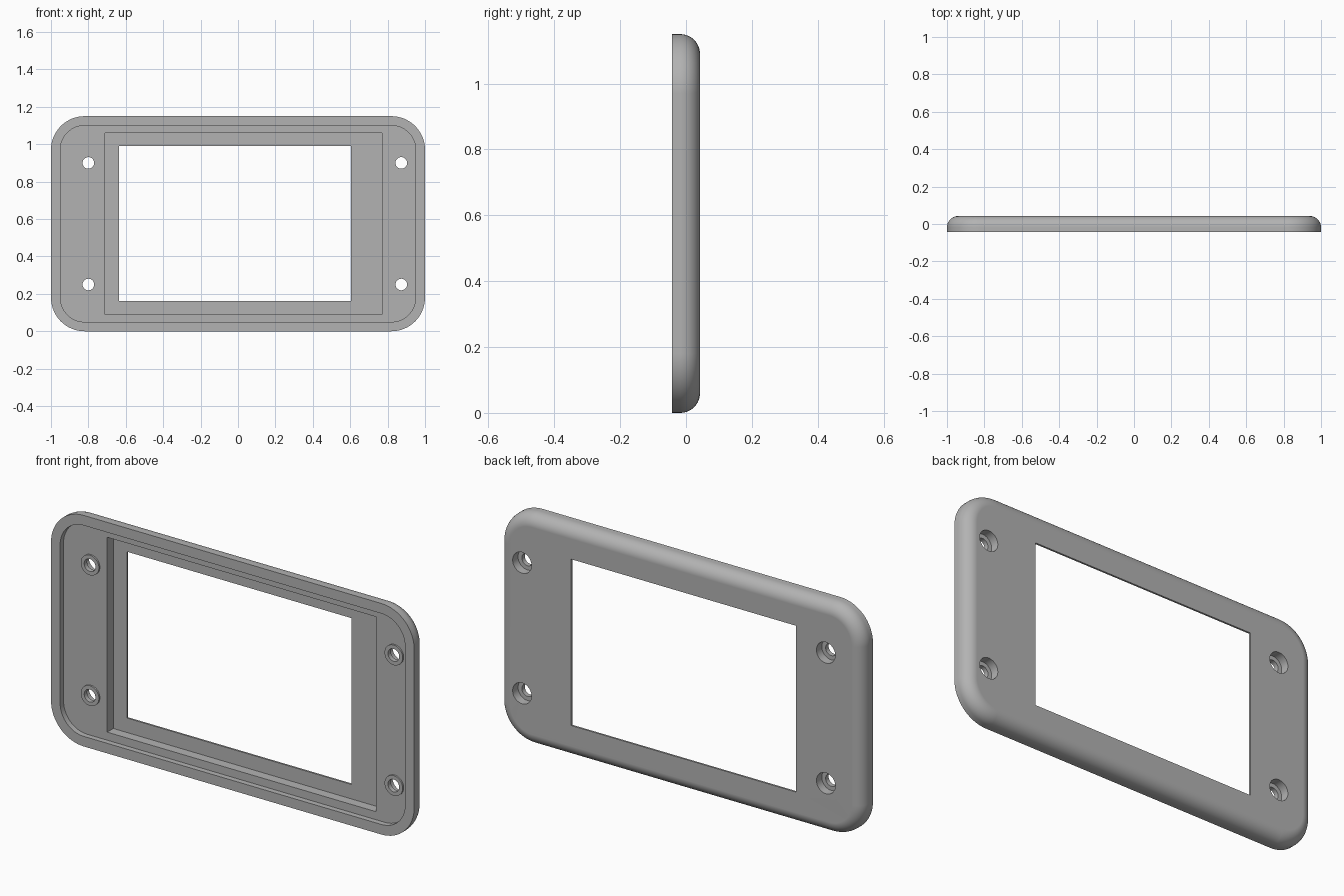
import bpy
import bmesh
from math import sin, cos, pi, radians

if "Cube" in bpy.data.objects:
    bpy.data.objects.remove(bpy.data.objects["Cube"])

FRONT, BACK, HEIGHT = -0.0425, 0.0425, 1.15
FLOOR, LIP = -0.015, 0.033      # recess floor and window lip depths
FILLET = 0.06

grey = bpy.data.materials.new("plain grey")
grey.use_nodes = True
grey.diffuse_color = (0.45, 0.45, 0.45, 1)
grey.node_tree.nodes["Principled BSDF"].inputs["Base Color"].default_value = grey.diffuse_color


def rounded_rect(x0, x1, z0, z1, r, steps=16):
    """Outline points, running counter-clockwise seen from the front."""
    if r == 0:
        return [(x0, z0), (x1, z0), (x1, z1), (x0, z1)]
    pts = []
    centres = [(x1 - r, z1 - r), (x0 + r, z1 - r), (x0 + r, z0 + r), (x1 - r, z0 + r)]
    for k, (cx, cz) in enumerate(centres):
        for i in range(steps + 1):
            a = (k + i / steps) * pi / 2
            pts.append((cx + r * cos(a), cz + r * sin(a)))
    return pts


def circle(cx, cz, r, steps=40):
    return [(cx + r * cos(2 * pi * i / steps), cz + r * sin(2 * pi * i / steps))
            for i in range(steps)]


def loft(name, sections):
    """Solid through (outline, y) sections, ordered front to back."""
    bm = bmesh.new()
    rings = [[bm.verts.new((x, y, z)) for x, z in pts] for pts, y in sections]
    n = len(rings[0])
    for a, b in zip(rings, rings[1:]):
        for i in range(n):
            j = (i + 1) % n
            bm.faces.new((a[i], b[i], b[j], a[j]))
    bm.faces.new(rings[0])
    bm.faces.new(rings[-1][::-1])
    bmesh.ops.recalc_face_normals(bm, faces=bm.faces)
    mesh = bpy.data.meshes.new(name)
    bm.to_mesh(mesh)
    bm.free()
    mesh.materials.append(grey)
    obj = bpy.data.objects.new(name, mesh)
    bpy.context.collection.objects.link(obj)
    return obj


def prism(name, pts, y0, y1):
    return loft(name, [(pts, y0), (pts, y1)])


def combine(target, tool, operation):
    bpy.context.view_layer.objects.active = target
    mod = target.modifiers.new("combine", 'BOOLEAN')
    mod.operation, mod.object, mod.solver = operation, tool, 'EXACT'
    bpy.ops.object.modifier_apply(modifier=mod.name)
    bpy.data.objects.remove(tool)


# Bezel body: rounded plate with a filleted back edge
sections = [(rounded_rect(-1, 1, 0, HEIGHT, 0.18), FRONT)]
for i in range(11):
    a = i / 10 * pi / 2
    d = FILLET * (1 - cos(a))
    sections.append((rounded_rect(-1 + d, 1 - d, d, HEIGHT - d, 0.18 - d),
                     BACK - FILLET + FILLET * sin(a)))
bezel = loft("bezel_frame", sections)

# Front recess, screen pocket and window opening
combine(bezel, prism("recess", rounded_rect(-0.95, 0.95, 0.05, 1.10, 0.13), -0.1, FLOOR), 'DIFFERENCE')
combine(bezel, prism("pocket", rounded_rect(-0.71, 0.77, 0.09, 1.06, 0), -0.1, LIP), 'DIFFERENCE')
combine(bezel, prism("window", rounded_rect(-0.635, 0.603, 0.162, 0.99, 0), -0.1, 0.1), 'DIFFERENCE')

# Screw points: low boss in front, counterbore behind, through hole
for x in (-0.8, 0.873):
    for z in (0.25, 0.9):
        combine(bezel, prism("boss", circle(x, z, 0.05), FLOOR - 0.008, FLOOR + 0.005), 'UNION')
        combine(bezel, prism("counterbore", circle(x, z, 0.052), 0.0, 0.1), 'DIFFERENCE')
        combine(bezel, prism("screw_hole", circle(x, z, 0.031), -0.1, 0.1), 'DIFFERENCE')

# Smooth curves, crisp edges
bpy.ops.object.select_all(action='DESELECT')
bezel.select_set(True)
bpy.context.view_layer.objects.active = bezel
bpy.ops.object.shade_smooth_by_angle(angle=radians(30))
weighted = bezel.modifiers.new("weighted normals", 'WEIGHTED_NORMAL')
weighted.keep_sharp = True
